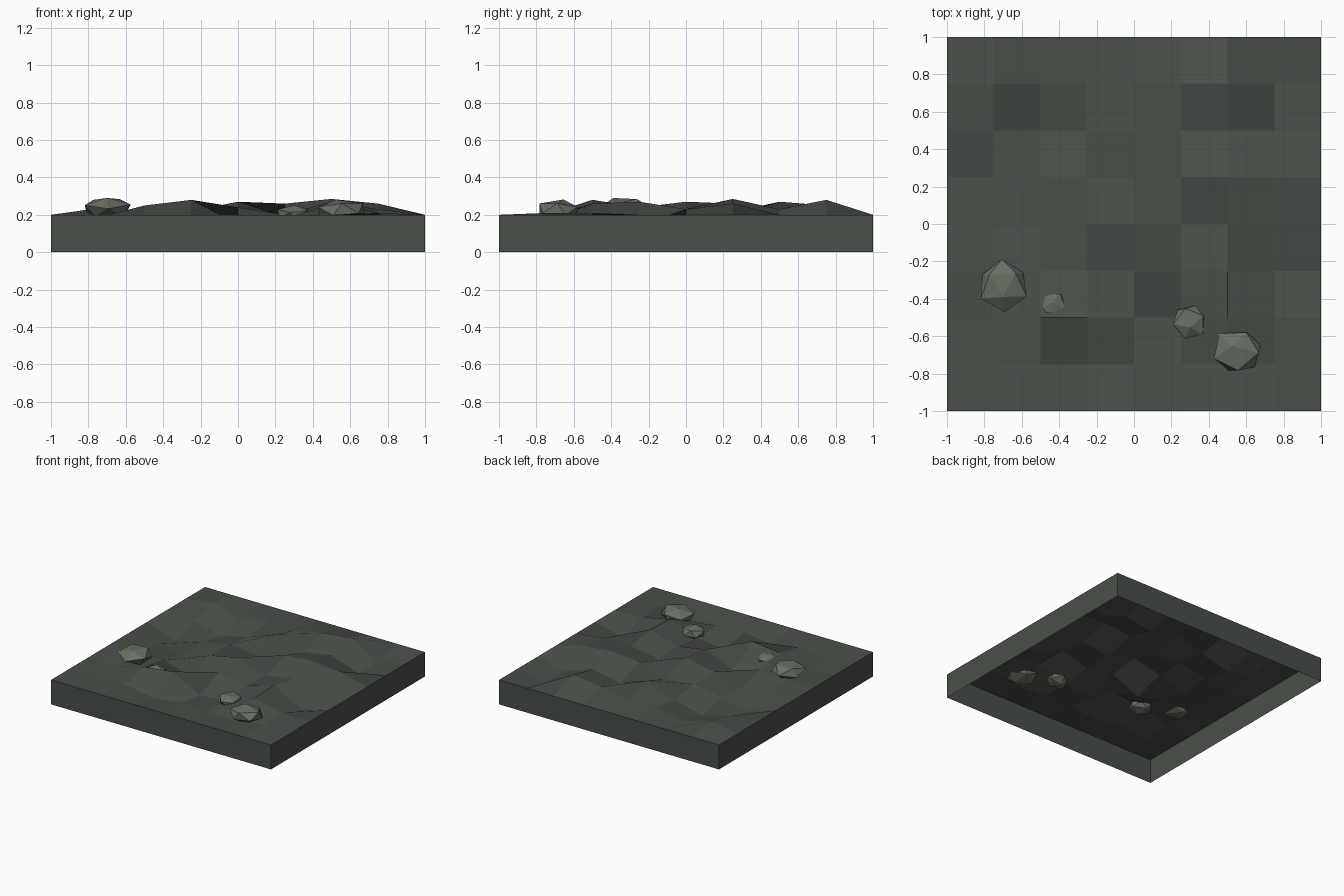
import bpy, bmesh, random
from mathutils import Vector, Matrix

if "Cube" in bpy.data.objects:
    bpy.data.objects.remove(bpy.data.objects["Cube"])

random.seed(4)


def material(name, colour):
    m = bpy.data.materials.new(name)
    m.diffuse_color = (*colour, 1)
    m.use_nodes = True
    m.node_tree.nodes["Principled BSDF"].inputs["Base Color"].default_value = m.diffuse_color
    return m


ground_mat = material("ground_grey", (0.068, 0.079, 0.067))
rock_mat = material("rock_grey", (0.138, 0.158, 0.125))


def finish(bm, name, mat):
    me = bpy.data.meshes.new(name)
    bm.to_mesh(me)
    bm.free()
    me.materials.append(mat)
    ob = bpy.data.objects.new(name, me)
    bpy.context.collection.objects.link(ob)
    return ob


# Terrain tile: bumpy 8 x 8 grid with an open-bottomed skirt
# Bump heights in hundredths, back row to front row, left to right
bumps = [
    [3.5, -3, 2, 1, 5, 8, -5],
    [-2, -8, -2, 7, -1, 3, -5],
    [-8, -3, 1.5, -1, 6, 8.5, 6],
    [-2, -5, 2, 7, -1, 3, 3],
    [0, 1, -6, 4, 0, 7, -6],
    [-3, 5, 8, -5, -3, 6, 1],
    [-1.5, 0, -4, -1, -2, -3, 1],
]
bm = bmesh.new()
bmesh.ops.create_grid(bm, x_segments=8, y_segments=8, size=1)
for v in bm.verts:
    col = round((v.co.x + 1) / 0.25) - 1
    row = round((1 - v.co.y) / 0.25) - 1
    inside = 0 <= col < 7 and 0 <= row < 7
    v.co.z = 0.2 + (bumps[row][col] * 0.01 if inside else 0)
rim = [e for e in bm.edges if e.is_boundary]
skirt = bmesh.ops.extrude_edge_only(bm, edges=rim)["geom"]
for v in skirt:
    if isinstance(v, bmesh.types.BMVert):
        v.co.z = 0
bmesh.ops.recalc_face_normals(bm, faces=bm.faces)
if max(bm.faces, key=lambda f: f.calc_center_median().z).normal.z < 0:
    bmesh.ops.reverse_faces(bm, faces=bm.faces)
finish(bm, "terrain_tile", ground_mat)


# Rocks: squashed, jittered low-poly balls partly sunk in the ground
def rock(name, centre, radii, turn):
    bm = bmesh.new()
    bmesh.ops.create_icosphere(bm, subdivisions=1, radius=1)
    bmesh.ops.rotate(bm, verts=bm.verts, matrix=Matrix.Rotation(turn, 3, 'X')
                     @ Matrix.Rotation(turn * 2, 3, 'Z'))
    for v in bm.verts:
        v.co *= random.uniform(0.92, 1.08)
        v.co = Vector(a * b for a, b in zip(v.co, radii)) + Vector(centre)
    finish(bm, name, rock_mat)


rock("large_rock_left", (-0.70, -0.325, 0.235), (0.137, 0.14, 0.065), 0.5)
rock("large_rock_right", (0.555, -0.68, 0.22), (0.14, 0.125, 0.062), 0.9)
rock("medium_rock", (0.30, -0.525, 0.205), (0.095, 0.1, 0.05), 0.3)
rock("buried_rock", (-0.44, -0.45, 0.205), (0.09, 0.09, 0.05), 0.8)
